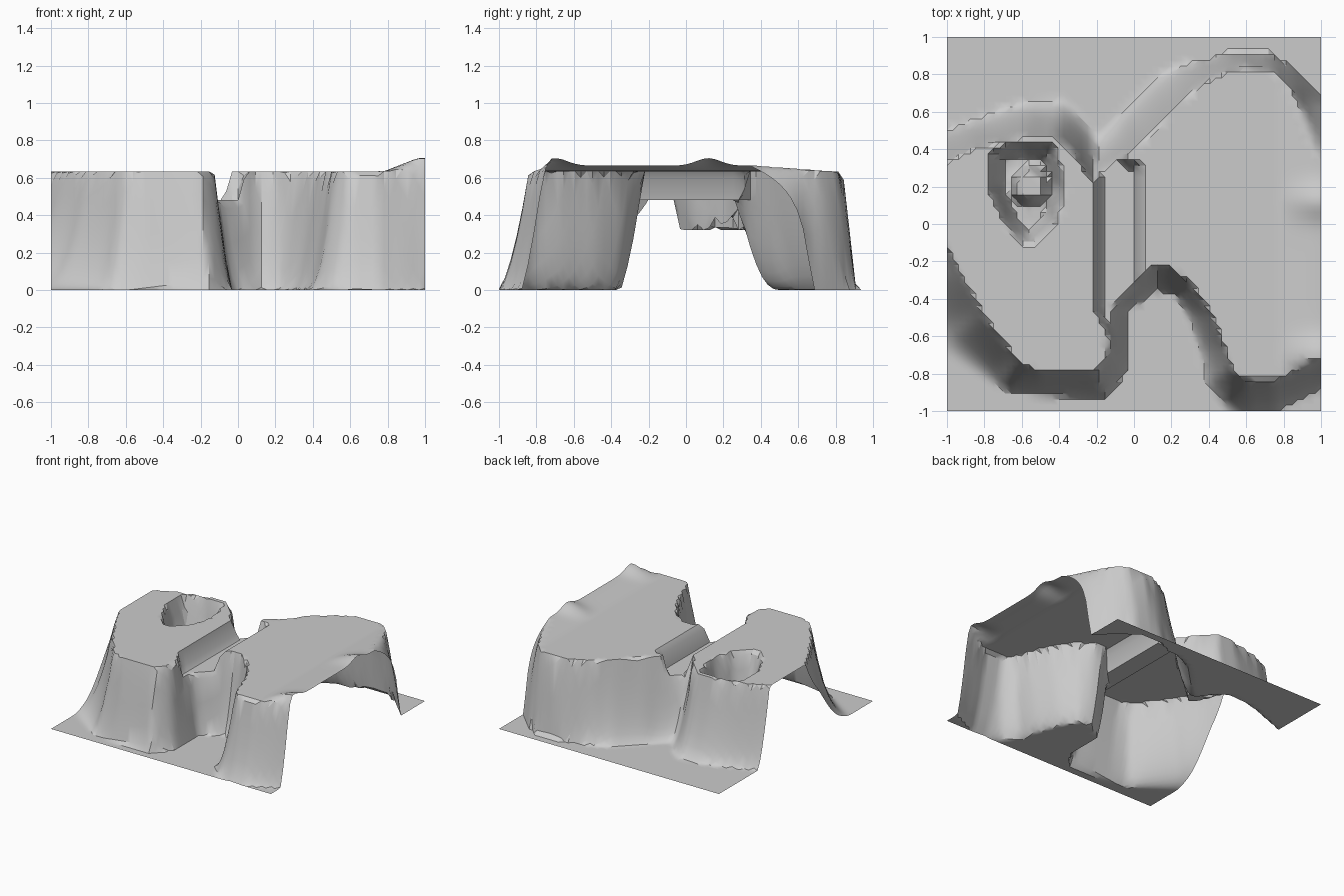
import bpy, bmesh, math

N = 64          # grid cells per side
TOP = 0.635     # plateau height

# Plateau rim (where the walls reach full height)
rim = [(-1.3, 0.3), (-1, 0.34), (-0.85, 0.41), (-0.72, 0.44), (-0.58, 0.47), (-0.42, 0.47), (-0.32, 0.38),
       (-0.24, 0.24), (-0.2, 0.2), (-0.17, 0.26), (-0.03, 0.38), (0.1, 0.5), (0.22, 0.63), (0.33, 0.73),
       (0.45, 0.8), (0.6, 0.84), (0.74, 0.82), (0.85, 0.72), (0.92, 0.58), (1, 0.4), (1.3, 0.1),
       (1.3, -0.7), (1, -0.76), (0.86, -0.8), (0.75, -0.84), (0.6, -0.84), (0.52, -0.78), (0.48, -0.65),
       (0.4, -0.47), (0.3, -0.32), (0.2, -0.24), (0.11, -0.22), (0, -0.31), (-0.12, -0.44), (-0.13, -0.7),
       (-0.2, -0.79), (-0.5, -0.79), (-0.6, -0.76), (-0.7, -0.63), (-0.8, -0.5), (-0.9, -0.32),
       (-1, -0.12), (-1.3, 0.2)]
# Foot of the walls
foot = [(-1.3, 0.45), (-1, 0.5), (-0.85, 0.56), (-0.7, 0.62), (-0.55, 0.66), (-0.38, 0.68), (-0.28, 0.6),
        (-0.2, 0.49), (-0.1, 0.57), (0, 0.67), (0.12, 0.79), (0.25, 0.85), (0.4, 0.87), (0.5, 0.91),
        (0.72, 0.91), (0.85, 0.83), (0.95, 0.73), (1, 0.67), (1.4, 0.4), (1.4, -0.8), (1, -0.88),
        (0.86, -0.95), (0.77, -1), (0.62, -1.01), (0.48, -0.98), (0.38, -0.85), (0.34, -0.68), (0.28, -0.5),
        (0.22, -0.38), (0.12, -0.35), (-0.03, -0.46), (-0.04, -0.78), (-0.14, -0.93), (-0.55, -0.91),
        (-0.68, -0.9), (-0.8, -0.84), (-0.9, -0.78), (-1, -0.72), (-1.4, -0.5)]
# Wall curvature at places along the walls: x, y, exponent (above 1 flares out, below 1 domes)
flare = [(-1, -0.4, 3), (-0.8, -0.65, 2.4), (-0.5, -0.85, 1.35), (-0.1, -0.7, 1.2), (0.1, -0.3, 1.4),
         (0.38, -0.6, 2.2), (0.65, -0.93, 1.6), (1, -0.82, 1.3), (1, 0.55, 0.45), (0.9, 0.72, 0.8),
         (0.6, 0.88, 1), (0.1, 0.65, 1.7), (-0.2, 0.35, 2.5), (-0.35, 0.5, 2), (-0.7, 0.55, 1.7),
         (-1, 0.42, 1.5)]
# Channel floor, crater outline and the mound inside the crater
channel = [(-0.18, 0.32), (-0.18, -0.46), (-0.1, -0.6), (-0.04, -0.46), (0.01, -0.3), (0.01, 0.3),
           (-0.06, 0.31), (-0.1, 0.42)]
crater = [(-0.77, 0.39), (-0.6, 0.44), (-0.43, 0.42), (-0.37, 0.2), (-0.42, 0), (-0.53, -0.1),
          (-0.6, -0.1), (-0.69, 0), (-0.78, 0.2)]
mound = [(-0.62, 0.24), (-0.55, 0.28), (-0.49, 0.24), (-0.48, 0.16), (-0.55, 0.13), (-0.62, 0.16)]


def signed_distance(x, y, poly):
    """Distance to a polygon outline, negative inside."""
    best, inside = 1e9, False
    for (ax, ay), (bx, by) in zip(poly, poly[1:] + poly[:1]):
        dx, dy = bx - ax, by - ay
        t = max(0, min(1, ((x - ax) * dx + (y - ay) * dy) / (dx * dx + dy * dy)))
        best = min(best, math.hypot(x - ax - t * dx, y - ay - t * dy))
        if (ay > y) != (by > y) and x < ax + (y - ay) * dx / dy:
            inside = not inside
    return -best if inside else best


def ramp(d, width):
    return max(0, min(1, d / width))


def wall_exponent(x, y):
    weights = [1 / (0.0001 + ((x - fx) ** 2 + (y - fy) ** 2) ** 2) for fx, fy, _ in flare]
    return sum(w * f[2] for w, f in zip(weights, flare)) / sum(weights)


def height(x, y):
    # Steep walls between rim and foot
    d_rim, d_foot = signed_distance(x, y, rim), signed_distance(x, y, foot)
    if d_rim <= 0:
        z = TOP
    elif d_foot >= 0:
        z = 0
    else:
        z = TOP * (-d_foot / (d_rim - d_foot)) ** wall_exponent(x, y)
    # Raised lip along the right-hand side
    if d_rim < 0 and x > 0.75:
        lip = 0.03 + 0.04 * sum(math.exp(-((y - c) / 0.09) ** 2) for c in (-0.7, 0.12))
        z += lip * ramp(x - 0.78, 0.18) * ramp(-d_rim, 0.04)
    # Sunken channel
    d = signed_distance(x, y, channel)
    if d < 0.03:
        z = min(z, 0.48 + 0.16 * ramp(d, 0.03))
    # Crater with a moat around a low mound
    d = signed_distance(x, y, crater)
    if d < 0:
        z = min(z, TOP - 0.315 * ramp(-d, 0.07))
        z = max(z, 0.32 + 0.16 * (1 - ramp(signed_distance(x, y, mound), 0.04)))
    return z


# Terrain sheet: a triangulated grid lifted by the height function
bm = bmesh.new()
bmesh.ops.create_grid(bm, x_segments=N, y_segments=N, size=1)
for v in bm.verts:
    v.co.z = height(v.co.x, v.co.y)
bmesh.ops.triangulate(bm, faces=bm.faces[:])
mesh = bpy.data.meshes.new("terrain")
bm.to_mesh(mesh)
bm.free()
terrain = bpy.data.objects.new("terrain", mesh)
bpy.context.collection.objects.link(terrain)
bpy.context.view_layer.objects.active = terrain
terrain.select_set(True)
bpy.ops.object.shade_smooth_by_angle(angle=math.radians(30))
